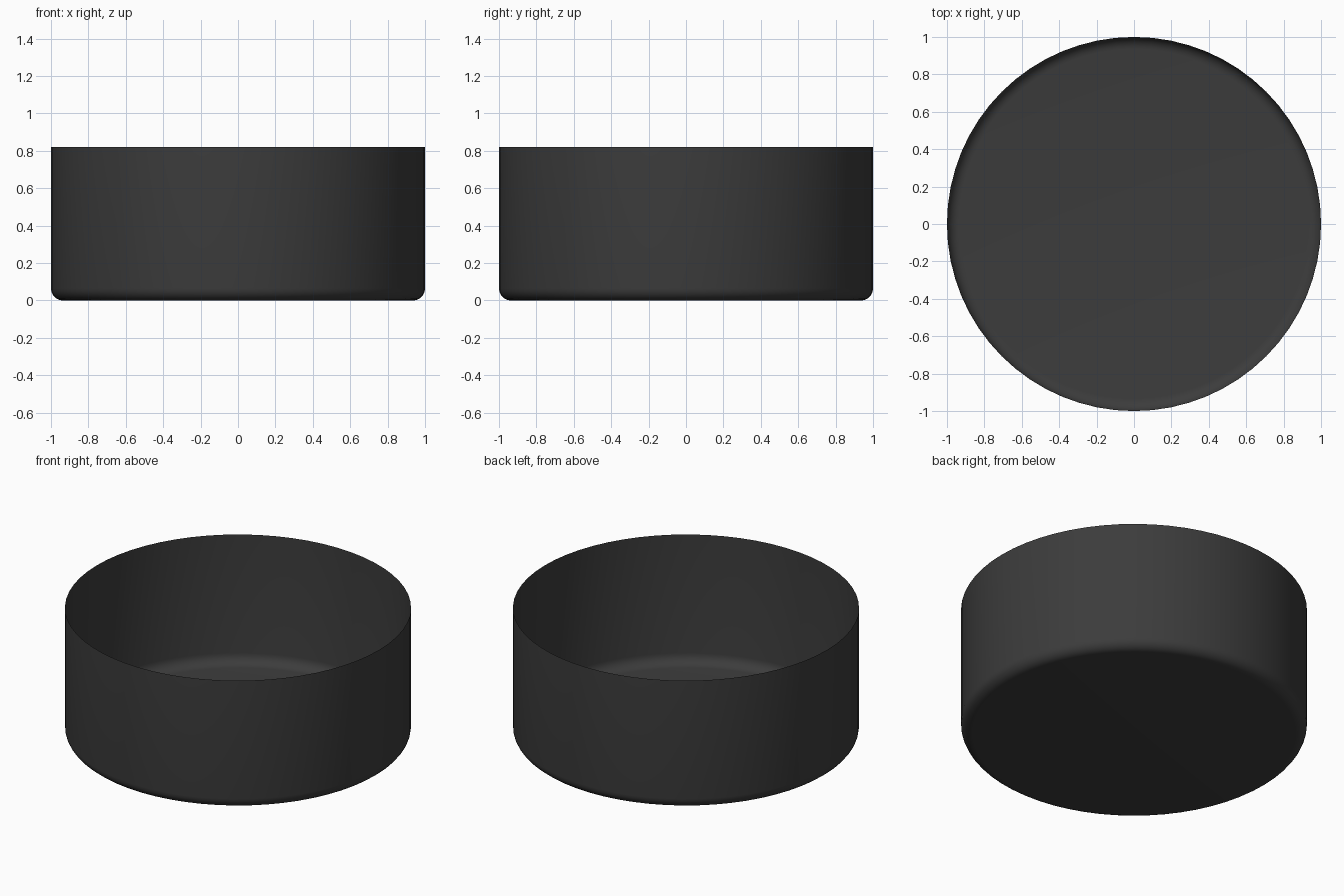
import bpy, bmesh, math

if "Cube" in bpy.data.objects:
    bpy.data.objects.remove(bpy.data.objects["Cube"])

RADIUS, HEIGHT, FILLET = 1.0, 0.82, 0.065
SIDES, FILLET_STEPS = 64, 6

# Profile: floor edge, rounded corner, straight wall
profile = []
for i in range(FILLET_STEPS + 1):
    a = math.pi / 2 * i / FILLET_STEPS
    profile.append((RADIUS - FILLET + FILLET * math.sin(a), FILLET * (1 - math.cos(a))))
profile.append((RADIUS, HEIGHT))

# Thin open-topped shell: rings bridged upward from a flat floor
bm = bmesh.new()
rings = []
for r, z in profile:
    rings.append([bm.verts.new((r * math.cos(2 * math.pi * k / SIDES),
                                r * math.sin(2 * math.pi * k / SIDES), z))
                  for k in range(SIDES)])
bm.faces.new(list(reversed(rings[0])))
for low, high in zip(rings, rings[1:]):
    for k in range(SIDES):
        n = (k + 1) % SIDES
        bm.faces.new((low[k], low[n], high[n], high[k]))

mesh = bpy.data.meshes.new("round_dish")
bm.to_mesh(mesh)
bm.free()
dish = bpy.data.objects.new("round_dish", mesh)
bpy.context.collection.objects.link(dish)

# Dark charcoal colour
charcoal = bpy.data.materials.new("charcoal")
charcoal.diffuse_color = (0.045, 0.045, 0.045, 1)
charcoal.use_nodes = True
charcoal.node_tree.nodes["Principled BSDF"].inputs["Base Color"].default_value = charcoal.diffuse_color
mesh.materials.append(charcoal)

# Smooth shading
bpy.context.view_layer.objects.active = dish
dish.select_set(True)
bpy.ops.object.shade_smooth_by_angle(angle=math.radians(30))
